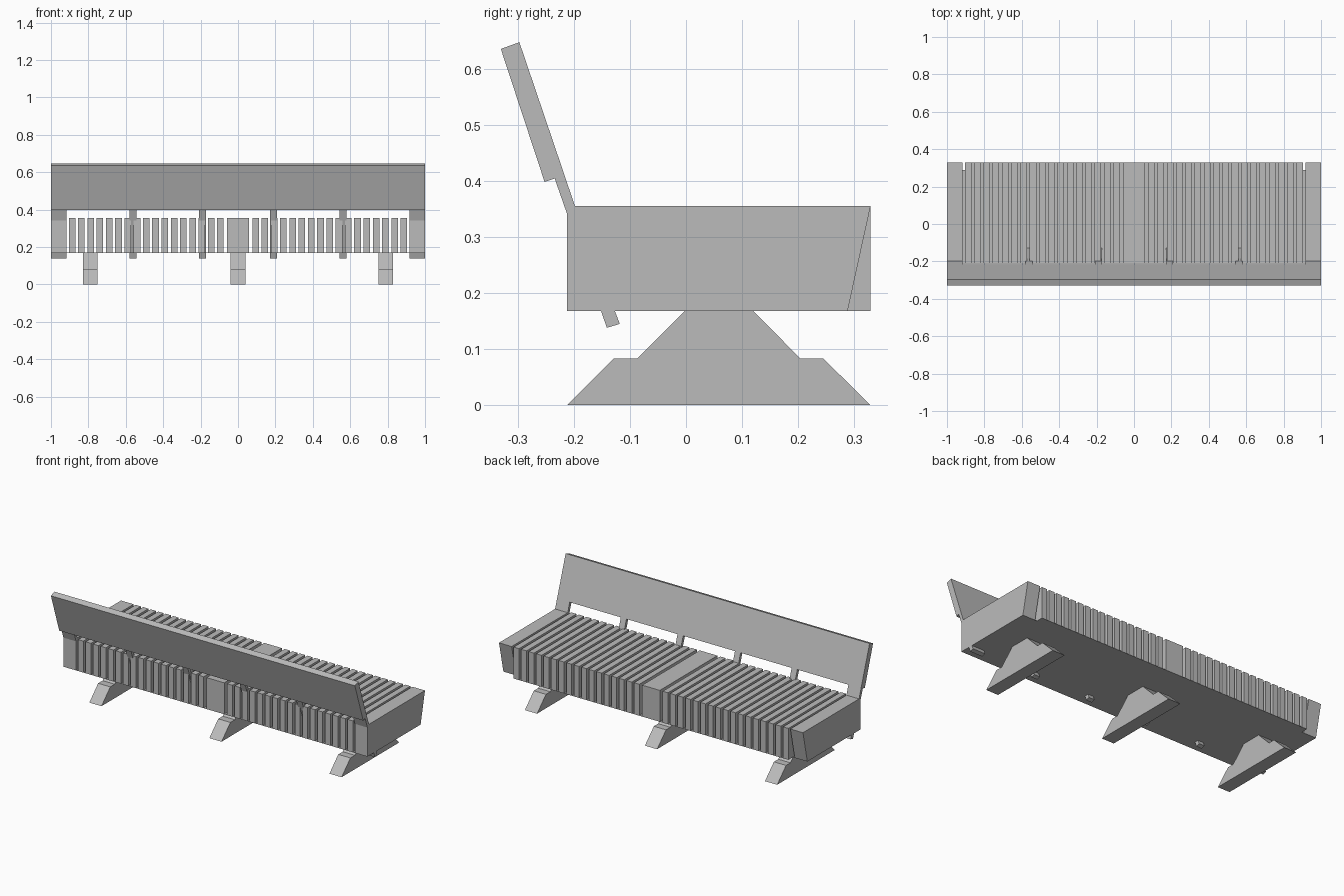
import bpy
import bmesh

old = bpy.data.objects.get("Cube")
if old:
    bpy.data.objects.remove(old, do_unlink=True)

# One plain grey for the whole bench
grey = bpy.data.materials.new("concrete_grey")
grey.use_nodes = True
COLOUR = (0.5, 0.5, 0.5, 1)
grey.diffuse_color = COLOUR
grey.node_tree.nodes["Principled BSDF"].inputs["Base Color"].default_value = COLOUR

BACK, FRONT = -0.212, 0.329
BOTTOM, TOP = 0.168, 0.355


def extrude(name, profile, x0, x1):
    """Extrude a (y, z) profile along x from x0 to x1."""
    bm = bmesh.new()
    face = bm.faces.new([bm.verts.new((x0, y, z)) for y, z in profile])
    res = bmesh.ops.extrude_face_region(bm, geom=[face])
    verts = [g for g in res["geom"] if isinstance(g, bmesh.types.BMVert)]
    bmesh.ops.translate(bm, verts=verts, vec=(x1 - x0, 0, 0))
    bmesh.ops.recalc_face_normals(bm, faces=bm.faces)
    mesh = bpy.data.meshes.new(name)
    bm.to_mesh(mesh)
    bm.free()
    mesh.materials.append(grey)
    obj = bpy.data.objects.new(name, mesh)
    bpy.context.collection.objects.link(obj)
    return obj


def rect(y0, y1, z0, z1):
    return [(y0, z0), (y1, z0), (y1, z1), (y0, z1)]


def mirrored(name, profile, x0, x1):
    extrude("left_" + name, profile, x0, x1)
    extrude("right_" + name, profile, -x1, -x0)


# Stepped feet
half_foot = 0.04
foot = [(BACK, 0), (-0.129, 0.083), (-0.087, 0.083), (-0.002, BOTTOM),
        (0.12, BOTTOM), (0.204, 0.083), (0.245, 0.083), (FRONT, 0)]
for label, x in (("right", -0.79), ("middle", 0), ("left", 0.79)):
    extrude(label + "_foot", foot, x - half_foot, x + half_foot)

# Thin plate under the slats, set back in the gaps beside the end blocks
SLAT_EDGE, BLOCK_EDGE = 0.904, 0.917
extrude("base_plate", rect(BACK, FRONT, BOTTOM, BOTTOM + 0.002), -SLAT_EDGE, SLAT_EDGE)
mirrored("plate_edge", rect(BACK, 0.288, BOTTOM, BOTTOM + 0.002), SLAT_EDGE, BLOCK_EDGE)

# End blocks with a leaning front face
block = [(BACK, BOTTOM), (0.288, BOTTOM), (FRONT, TOP), (BACK, TOP)]
mirrored("end_block", block, BLOCK_EDGE, 1)

# Seat slats and the wide centre block
slat = rect(BACK, FRONT, BOTTOM + 0.001, TOP)
extrude("centre_block", slat, -0.058, 0.058)
for i in range(17):
    x = SLAT_EDGE - i * 0.0495
    mirrored(f"slat_{i + 1}", slat, x - 0.035, x)

# Leaning backrest board
extrude("backrest", [(-0.33, 0.635), (-0.297, 0.647), (-0.2165, 0.41), (-0.252, 0.398)], -1, 1)

# Brackets that carry the backrest down through the seat
bracket = [(-0.234, 0.404), (-0.2165, 0.41), (-0.198, TOP), (-0.118, 0.145), (-0.141, 0.138)]
mirrored("end_bracket", bracket, BLOCK_EDGE, 1)
for label, x in (("inner", 0.189), ("outer", 0.562)):
    mirrored(label + "_bracket", bracket, x - 0.0185, x + 0.0185)
